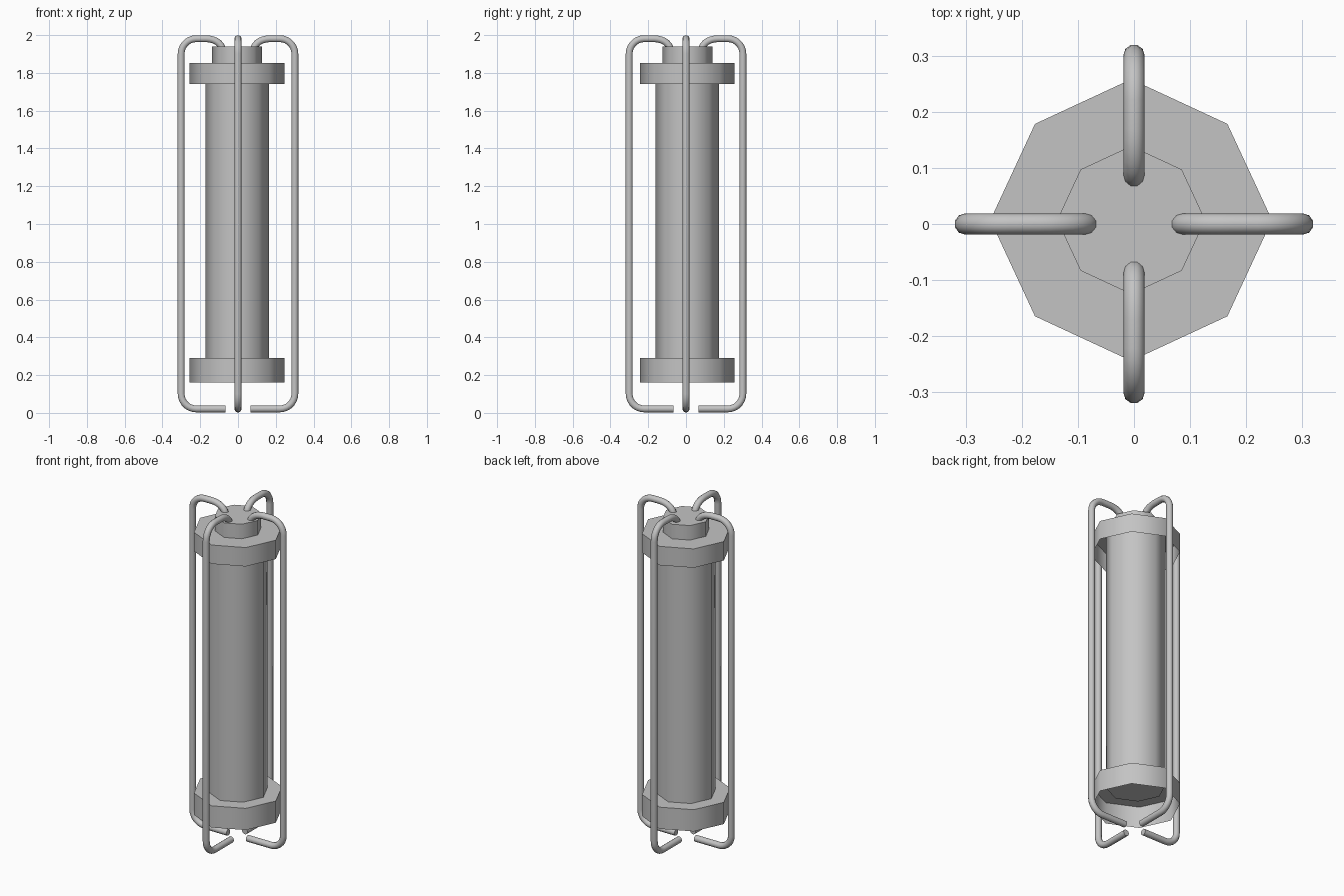
import bpy
import math

cube = bpy.data.objects.get("Cube")
if cube:
    bpy.data.objects.remove(cube, do_unlink=True)

# One plain metal colour
metal = bpy.data.materials.new("grey metal")
metal.use_nodes = True
GREY = (0.55, 0.55, 0.55, 1)
metal.diffuse_color = GREY
metal.node_tree.nodes["Principled BSDF"].inputs["Base Color"].default_value = GREY

SIDES = 8
CENTRE = (-0.005, 0.007, 0)


def add_object(name, mesh, angle):
    obj = bpy.data.objects.new(name, mesh)
    bpy.context.collection.objects.link(obj)
    bpy.ops.object.select_all(action="DESELECT")
    obj.select_set(True)
    bpy.context.view_layer.objects.active = obj
    bpy.ops.object.shade_smooth_by_angle(angle=math.radians(angle))
    return obj


def lathe(name, profile, cap_bottom=False, cap_top=False):
    """Eight-sided turned part; the profile runs upward, then inward."""
    verts, faces = [], []
    for r, z in profile:
        for i in range(SIDES):
            a = math.tau * i / SIDES
            rad = r * (0.966 if i % 2 else 1)
            verts.append((rad * math.cos(a), rad * math.sin(a), z))
    for k in range(len(profile) - 1):
        for i in range(SIDES):
            j = (i + 1) % SIDES
            a, b = k * SIDES, (k + 1) * SIDES
            faces.append((a + i, a + j, b + j, b + i))
    if cap_bottom:
        faces.append(tuple(reversed(range(SIDES))))
    if cap_top:
        last = (len(profile) - 1) * SIDES
        faces.append(tuple(range(last, last + SIDES)))
    mesh = bpy.data.meshes.new(name)
    mesh.from_pydata(verts, [], faces)
    mesh.materials.append(metal)
    obj = add_object(name, mesh, 60)
    obj.location = CENTRE
    return obj


# Central cylinder, hollow collars and neck
lathe("body", [(0.168, 0.28), (0.168, 1.845)], True, True)
lathe("lower_collar", [(0.251, 0.16), (0.251, 0.29), (0.165, 0.29)])
lathe("upper_collar", [(0.251, 1.74), (0.251, 1.853), (0.12, 1.853)])
lathe("neck", [(0.132, 1.85), (0.132, 1.94)], cap_top=True)


def arc(cx, cz, rx, rz, start, end, steps=7):
    angles = [math.radians(start + (end - start) * i / steps) for i in range(steps + 1)]
    return [(cx + rx * math.cos(a), cz + rz * math.sin(a)) for a in angles]


# Bent rod path in the x-z plane, from lower tip to upper tip
R = 0.019
path = [(0.065, R + 0.002)]
path += arc(0.221, 0.101, 0.08, 0.08, -90, 0)
path += arc(0.221, 1.901, 0.08, 0.08, 0, 90)
path += arc(0.17, 1.921, 0.087, 0.06, 90, 180)

curve = bpy.data.curves.new("rod_path", "CURVE")
curve.dimensions = "3D"
curve.bevel_depth = R
curve.bevel_resolution = 3
curve.use_fill_caps = True
spline = curve.splines.new("POLY")
spline.points.add(len(path) - 1)
for point, (x, z) in zip(spline.points, path):
    point.co = (x, 0, z, 1)
rod_curve = bpy.data.objects.new("rod_path", curve)
bpy.context.collection.objects.link(rod_curve)
bpy.context.view_layer.update()
graph = bpy.context.evaluated_depsgraph_get()
rod_mesh = bpy.data.meshes.new_from_object(rod_curve.evaluated_get(graph))
rod_mesh.materials.clear()
rod_mesh.materials.append(metal)
bpy.data.objects.remove(rod_curve, do_unlink=True)

# Four rods around the cylinder
for i, side in enumerate(("left", "back", "right", "front")):
    rod = add_object(side + "_rod", rod_mesh.copy(), 50)
    rod.rotation_euler.z = i * math.pi / 2
